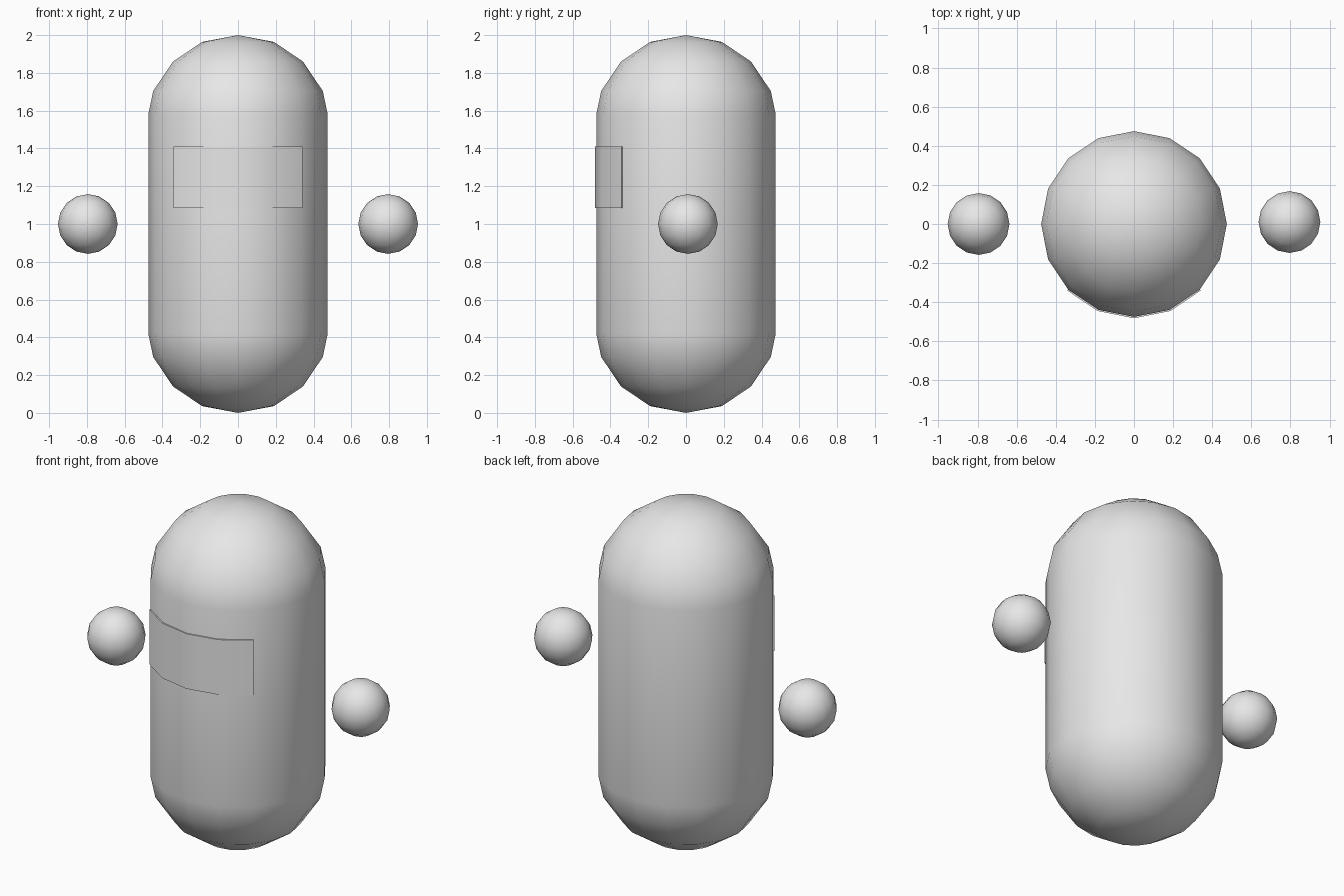
import bpy, bmesh, math

if "Cube" in bpy.data.objects:
    bpy.data.objects.remove(bpy.data.objects["Cube"])

SIDES = 16
R = 0.475

grey = bpy.data.materials.new("light grey")
grey.diffuse_color = (0.8, 0.8, 0.8, 1)
grey.use_nodes = True
grey.node_tree.nodes["Principled BSDF"].inputs["Base Color"].default_value = grey.diffuse_color


def finish(bm, name, angle=50):
    """Turn a bmesh into a smooth-shaded object."""
    bmesh.ops.recalc_face_normals(bm, faces=bm.faces)
    mesh = bpy.data.meshes.new(name)
    bm.to_mesh(mesh)
    bm.free()
    mesh.materials.append(grey)
    obj = bpy.data.objects.new(name, mesh)
    bpy.context.collection.objects.link(obj)
    bpy.ops.object.select_all(action='DESELECT')
    obj.select_set(True)
    bpy.context.view_layer.objects.active = obj
    bpy.ops.object.shade_smooth_by_angle(angle=math.radians(angle))
    return obj


# Capsule body: half profile mirrored about mid height, then lathed
upper = [(0, 2.0), (0.19, 1.964), (0.344, 1.86), (0.449, 1.704), (R, 1.58)]
profile = upper + [(r, 2 - z) for r, z in reversed(upper)]
bm = bmesh.new()
verts = [bm.verts.new((r, 0, z)) for r, z in profile]
edges = [bm.edges.new(pair) for pair in zip(verts, verts[1:])]
bmesh.ops.spin(bm, geom=verts + edges, cent=(0, 0, 0), axis=(0, 0, 1),
               angle=2 * math.pi, steps=SIDES)
bmesh.ops.remove_doubles(bm, verts=bm.verts, dist=0.0005)
finish(bm, "body")

# Visor: thin curved plate over the four front sides
bm = bmesh.new()
columns = []
for i in range(-2, 3):
    a = i * 2 * math.pi / SIDES
    columns.append([bm.verts.new((r * math.sin(a), -r * math.cos(a), z))
                    for r, z in ((0.482, 1.085), (0.482, 1.41),
                                 (0.474, 1.41), (0.474, 1.085))])
for a, b in zip(columns, columns[1:]):
    for k in range(4):
        bm.faces.new((a[k], b[k], b[(k + 1) % 4], a[(k + 1) % 4]))
bm.faces.new(columns[0])
bm.faces.new(columns[-1])
finish(bm, "visor", 40)

# Floating hands, one on each side
for side, x, y in (("left", -0.795, 0.0), ("right", 0.795, 0.01)):
    bm = bmesh.new()
    bmesh.ops.create_uvsphere(bm, u_segments=SIDES, v_segments=8, radius=0.158)
    bmesh.ops.translate(bm, verts=bm.verts, vec=(x, y, 1.0))
    finish(bm, side + "_hand")
